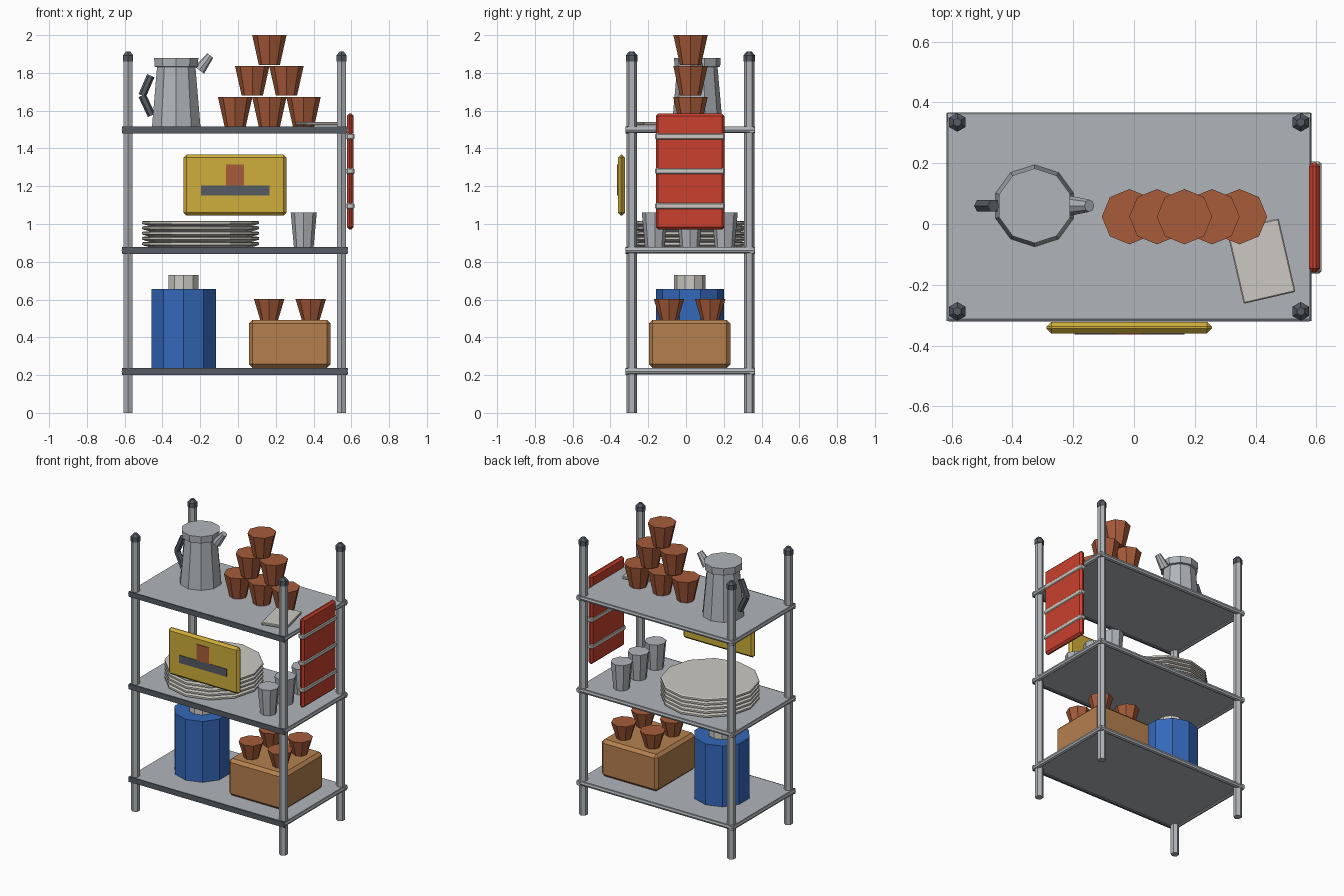
import bpy, bmesh, math
from mathutils import Vector

if "Cube" in bpy.data.objects:
    bpy.data.objects.remove(bpy.data.objects["Cube"])


def mat(name, hexcol):
    lin = []
    for i in (0, 2, 4):
        c = int(hexcol[i:i + 2], 16) / 255
        lin.append(c / 12.92 if c <= 0.04045 else ((c + 0.055) / 1.055) ** 2.4)
    m = bpy.data.materials.new(name)
    m.diffuse_color = (*lin, 1)
    m.use_nodes = True
    m.node_tree.nodes["Principled BSDF"].inputs["Base Color"].default_value = m.diffuse_color
    return m


STEEL = mat("steel grey", "B0B4B9")
DARK = mat("dark grey", "565C65")
BLUE = mat("blue", "3468BA")
TAN = mat("tan", "B5804E")
TERRA = mat("terracotta", "A85C3A")
YELLOW = mat("yellow", "CFAE3C")
RED = mat("red", "C8402E")
CREAM = mat("cream", "CCC9C2")


def finish(name, bm, m):
    bmesh.ops.recalc_face_normals(bm, faces=bm.faces)
    me = bpy.data.meshes.new(name)
    bm.to_mesh(me)
    bm.free()
    me.materials.append(m)
    ob = bpy.data.objects.new(name, me)
    bpy.context.collection.objects.link(ob)
    return ob


def lathe(name, loc, profile, sides, m):
    """Closed faceted solid from (radius, height) pairs, first vertex towards +y."""
    bm = bmesh.new()
    rings = []
    for r, z in profile:
        rings.append([bm.verts.new((r * math.sin(2 * math.pi * i / sides),
                                    r * math.cos(2 * math.pi * i / sides), z)) for i in range(sides)])
    for a, b in zip(rings, rings[1:]):
        for i in range(sides):
            j = (i + 1) % sides
            bm.faces.new((a[i], a[j], b[j], b[i]))
    bm.faces.new(rings[0])
    bm.faces.new(rings[-1])
    ob = finish(name, bm, m)
    ob.location = loc
    return ob


def rod(name, p, q, r1, r2, sides, m):
    d = Vector(q) - Vector(p)
    ob = lathe(name, p, [(r1, 0), (r2, d.length)], sides, m)
    ob.rotation_mode = 'QUATERNION'
    ob.rotation_quaternion = d.to_track_quat('Z', 'Y')
    return ob


def box(name, lo, hi, m, bevel=0.0):
    bm = bmesh.new()
    bmesh.ops.create_cube(bm, size=1)
    for v in bm.verts:
        v.co = Vector((v.co[i] * (hi[i] - lo[i]) for i in range(3)))
    if bevel:
        bmesh.ops.bevel(bm, geom=bm.edges[:], offset=bevel, segments=1, affect='EDGES')
    ob = finish(name, bm, m)
    ob.location = [(a + b) / 2 for a, b in zip(lo, hi)]
    return ob


# Corner posts with dark caps
CX, CY = -0.0165, 0.0235
for sx in (-1, 1):
    for sy in (-1, 1):
        p = (CX + 0.565 * sx, CY + 0.311 * sy, 0)
        lathe("post", p, [(0.0275, 0), (0.0275, 1.87)], 6, STEEL)
        lathe("post_cap", p, [(0.031, 1.86), (0.031, 1.893), (0.014, 1.912)], 6, DARK)

# Shelves: panel, side and back rails, dark front lip
for top in (0.237, 0.877, 1.515):
    z = top - 0.017
    box("shelf_panel", (CX - 0.592, CY - 0.335, top - 0.024), (CX + 0.592, CY + 0.335, top), STEEL)
    for sx in (-1, 1):
        x = CX + 0.583 * sx
        rod("side_rail", (x, CY - 0.342, z), (x, CY + 0.342, z), 0.017, 0.017, 8, STEEL)
    rod("back_rail", (CX - 0.598, CY + 0.326, z), (CX + 0.598, CY + 0.326, z), 0.017, 0.017, 8, STEEL)
    box("front_lip", (CX - 0.594, CY - 0.344, top - 0.036), (CX + 0.594, CY - 0.33, top), DARK)

# Bottom shelf: drum with stopper
lathe("drum", (-0.288, 0.02, 0.237), [(0.18, 0), (0.18, 0.42)], 10, BLUE)
lathe("drum_stopper", (-0.288, 0.02, 0.65), [(0.084, 0), (0.084, 0.08)], 10, CREAM)

# Bottom shelf: crate with four small pots
box("crate", (0.058, -0.197, 0.238), (0.49, 0.235, 0.493), TAN, 0.02)
for x in (0.165, 0.385):
    for y in (-0.09, 0.128):
        lathe("small_pot", (x, y, 0.488), [(0.046, 0), (0.081, 0.116)], 8, TERRA)

# Middle shelf: stack of plates and three tumblers
for i in range(5):
    lathe("plate", (-0.198, 0.02, 0.877 + 0.028 * i),
          [(0.27, 0), (0.31, 0.012), (0.31, 0.024), (0.3, 0.028)], 12, CREAM)
for y in (-0.165, 0.02, 0.205):
    lathe("tumbler", (0.348, y, 0.877), [(0.052, 0), (0.069, 0.183)], 8, STEEL)

# Top shelf: pyramid of pots
for row in range(3):
    for i in range(3 - row):
        x = 0.166 + 0.181 * (i - (2 - row) / 2)
        lathe("pot", (x, 0.024, 1.515 + 0.164 * row), [(0.056, 0), (0.091, 0.157)], 8, TERRA)

# Top shelf: pitcher with spout and handle
PX, PY = -0.327, 0.06
lathe("pitcher_body", (PX, PY, 1.515),
      [(0.135, 0), (0.107, 0.315), (0.121, 0.318), (0.123, 0.365)], 10, STEEL)
rod("pitcher_spout", (-0.205, PY, 1.815), (-0.147, PY, 1.892), 0.032, 0.02, 8, STEEL)
handle = [(-0.462, PY, 1.785), (-0.507, PY, 1.68), (-0.458, PY, 1.575)]
for p, q in zip(handle, handle[1:]):
    rod("pitcher_handle", p, q, 0.021, 0.021, 6, DARK)

# Top shelf: folded cloth lying at an angle
cloth = box("cloth", (0.331, -0.246, 1.522), (0.506, 0.002, 1.54), CREAM, 0.004)
cloth.rotation_euler.z = math.radians(13)

# Front sign with two flat marks
box("sign_board", (-0.288, -0.36, 1.044), (0.256, -0.322, 1.367), YELLOW, 0.016)
box("sign_bar", (-0.196, -0.364, 1.15), (0.167, -0.358, 1.203), DARK)
box("sign_block", (-0.063, -0.364, 1.203), (0.032, -0.358, 1.314), TERRA)

# Right side panel with wrapped bands
box("side_panel", (0.576, -0.16, 0.97), (0.612, 0.203, 1.585), RED, 0.013)
for z in (1.095, 1.28, 1.463):
    box("panel_band", (0.572, -0.163, z - 0.018), (0.617, 0.206, z + 0.018), CREAM, 0.008)
